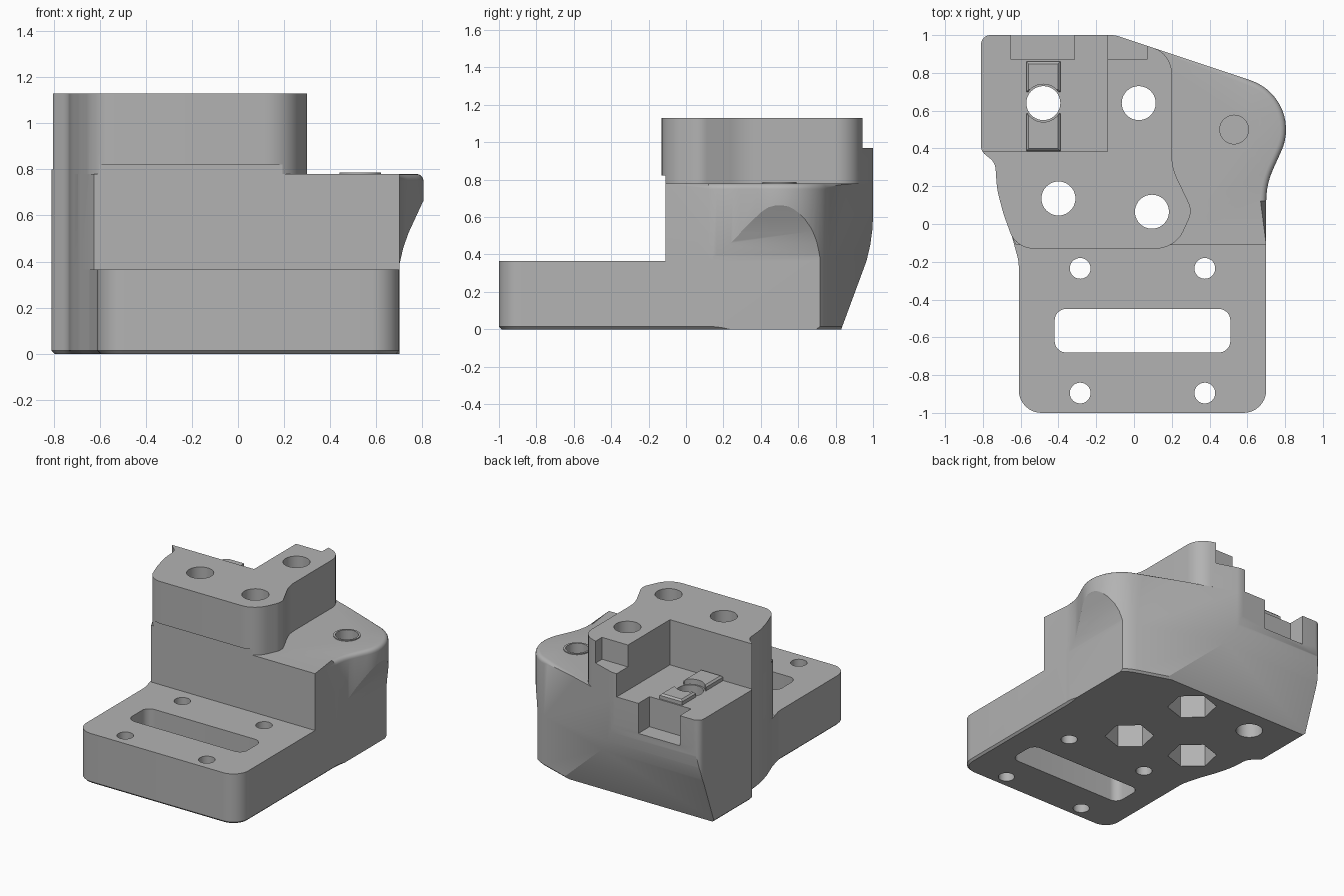
import bpy, bmesh, math
from mathutils import Vector, Matrix

if "Cube" in bpy.data.objects:
    bpy.data.objects.remove(bpy.data.objects["Cube"])

grey = bpy.data.materials.new("plain_grey")
grey.diffuse_color = (0.45, 0.45, 0.45, 1)
grey.use_nodes = True
grey.node_tree.nodes["Principled BSDF"].inputs["Base Color"].default_value = grey.diffuse_color


def rounded(pts, n=8):
    """Polygon of (x, y, radius) corners turned into a list of outline points."""
    out = []
    for i, (x, y, r) in enumerate(pts):
        p = Vector((x, y))
        a = Vector(pts[i - 1][:2]) - p
        b = Vector(pts[(i + 1) % len(pts)][:2]) - p
        if r == 0:
            out.append(p)
            continue
        half = (math.pi - a.angle(b)) / 2
        t = min(r * math.tan(half), 0.48 * min(a.length, b.length))
        A, B, w = p + a.normalized() * t, p + b.normalized() * t, math.cos(half)
        for k in range(n + 1):
            s = k / n
            c0, c1, c2 = (1 - s) ** 2, 2 * s * (1 - s) * w, s * s
            out.append((A * c0 + p * c1 + B * c2) / (c0 + c1 + c2))
    return out


def circle(x, y, r, n=40, turn=0.0):
    return [Vector((x + r * math.cos(2 * math.pi * k / n + turn),
                    y + r * math.sin(2 * math.pi * k / n + turn))) for k in range(n)]


def prism(name, outline, lo, hi, axes="xyz", bevel=None, size=0.02, seg=1):
    """Extrude an outline; axes tells which world axes (u, v, extrusion) stand for."""
    bm = bmesh.new()
    idx = ["xyz".index(c) for c in axes]

    def vert(p, h):
        co = [0, 0, 0]
        co[idx[0]], co[idx[1]], co[idx[2]] = p[0], p[1], h
        return bm.verts.new(co)
    low = [vert(p, lo) for p in outline]
    top = [vert(p, hi) for p in outline]
    n = len(low)
    bm.faces.new(low[::-1])
    bm.faces.new(top)
    for i in range(n):
        j = (i + 1) % n
        bm.faces.new((low[i], low[j], top[j], top[i]))
    bmesh.ops.recalc_face_normals(bm, faces=bm.faces)
    if bevel:
        bmesh.ops.bevel(bm, geom=[e for e in bm.edges if bevel(e)], offset=size,
                        segments=seg, profile=0.5, affect='EDGES')
    me = bpy.data.meshes.new(name)
    bm.to_mesh(me)
    bm.free()
    me.materials.append(grey)
    ob = bpy.data.objects.new(name, me)
    bpy.context.collection.objects.link(ob)
    return ob


def box(name, x0, x1, y0, y1, z0, z1):
    return prism(name, [(x0, y0), (x1, y0), (x1, y1), (x0, y1)], z0, z1)


def combine(ob, other, op='DIFFERENCE'):
    mod = ob.modifiers.new("bool", 'BOOLEAN')
    mod.operation, mod.object, mod.solver = op, other, 'EXACT'
    bpy.context.view_layer.objects.active = ob
    bpy.ops.object.modifier_apply(modifier=mod.name)
    bpy.data.objects.remove(other)


# Shared outline pieces
boss_arc = [(p.x, p.y, 0) for p in
            [Vector((0.53 + 0.275 * math.cos(math.radians(a)),
                     0.5 + 0.275 * math.sin(math.radians(a)))) for a in range(-26, 73, 7)]]
right_side = [(0.70, 0.21, 0.5)] + boss_arc
left_side = [(-0.1, 1.0, 0.15), (-0.81, 1.0, 0.05), (-0.81, 0.385, 0.06),
             (-0.735, 0.325, 0.08), (-0.725, 0.18, 0.5), (-0.69, 0.05, 0.4)]


def flat_at(z):
    return lambda e: all(abs(v.co.z - z) < 1e-4 for v in e.verts)


# Lower layer: foot plate plus the bottom of the tall body
bracket = prism("mount_body", rounded(
    [(-0.61, -1, 0.12), (0.70, -1, 0.12)] + right_side + left_side +
    [(-0.645, -0.07, 0.2), (-0.61, -0.2, 0.2)]), 0, 0.365,
    bevel=flat_at(0), size=0.014)

# Middle layer with its softened shelf edge
middle = prism("middle", rounded(
    [(-0.625, -0.11, 0), (0.70, -0.11, 0)] + right_side + left_side +
    [(-0.645, -0.07, 0)]), 0.365, 0.78,
    bevel=lambda e: flat_at(0.78)(e) and all(v.co.x > 0.3 and v.co.y > -0.1 for v in e.verts),
    size=0.03, seg=4)
combine(bracket, middle, 'UNION')

# Upper block, slightly overhanging the front wall
upper = prism("upper", rounded(
    [(-0.625, -0.13, 0.13), (0.22, -0.13, 0.16), (0.31, 0.07, 0.1),
     (0.20, 0.30, 0.3), (0.20, 0.90, 0.14)] + left_side), 0.78, 1.13)
combine(upper, box("c", -1, 1, -0.3, -0.11, 0.7, 0.822))
combine(upper, box("c", -1, -0.14, 0.385, 1.2, 0.80, 1.3))
combine(upper, box("c", -0.3, 0.07, 0.87, 1.2, 0.97, 1.3))
combine(bracket, upper, 'UNION')

# Sloped back underside, tapered right bulge, rear notch
combine(bracket, prism("c", [(0.793, -0.1), (1.2, -0.1), (1.2, 0.6), (1.0, 0.6), (0.996, 0.53),
                             (0.985, 0.45), (0.965, 0.365), (0.83, 0)], -1.2, 1.2, "yzx"))
combine(bracket, prism("c", [(0.701, -0.1), (1, -0.1), (1, 0.72), (0.84, 0.72), (0.80, 0.655),
                             (0.77, 0.59), (0.74, 0.525), (0.717, 0.46), (0.701, 0.39)],
                       -1.2, 1.2, "xzy"))
combine(bracket, box("c", -0.65, -0.315, 0.87, 1.2, 0.58, 1.3))

# Slot and screw holes in the foot plate
combine(bracket, prism("c", rounded([(-0.42, -0.68, 0.06), (0.51, -0.68, 0.06),
                                     (0.51, -0.45, 0.06), (-0.42, -0.45, 0.06)]), -0.2, 0.5))
for x in (-0.285, 0.375):
    for y in (-0.895, -0.235):
        combine(bracket, prism("c", circle(x, y, 0.055), -0.2, 0.5))

# Through bolts, three of them with hexagonal nut pockets below
for x, y, nut in ((-0.40, 0.135, 1), (0.095, 0.065, 1), (0.025, 0.64, 1), (-0.48, 0.64, 0)):
    combine(bracket, prism("c", circle(x, y, 0.09), -0.2, 1.4))
    if nut:
        combine(bracket, prism("c", circle(x, y, 0.165, 6, math.radians(18)), -0.2, 0.2))

# Raised rim and blind hole on the shelf
combine(bracket, prism("rim", circle(0.53, 0.5, 0.09), 0.7, 0.787), 'UNION')
combine(bracket, prism("c", circle(0.53, 0.5, 0.076), 0.35, 1.0))

# Two clip pads hugging the open bolt hole
pads = []
for name, y0, y1 in (("front_clip_pad", 0.387, 0.585), ("back_clip_pad", 0.70, 0.86)):
    pad = prism(name, [(-0.57, y0), (-0.39, y0), (-0.39, y1), (-0.57, y1)], 0.795, 0.838,
                bevel=flat_at(0.838), size=0.012)
    combine(pad, prism("c", circle(-0.48, 0.64, 0.1), 0.7, 1.0))
    pads.append(pad)

for ob in [bracket] + pads:
    bpy.ops.object.select_all(action='DESELECT')
    ob.select_set(True)
    bpy.context.view_layer.objects.active = ob
    bpy.ops.object.shade_smooth_by_angle(angle=math.radians(25))
